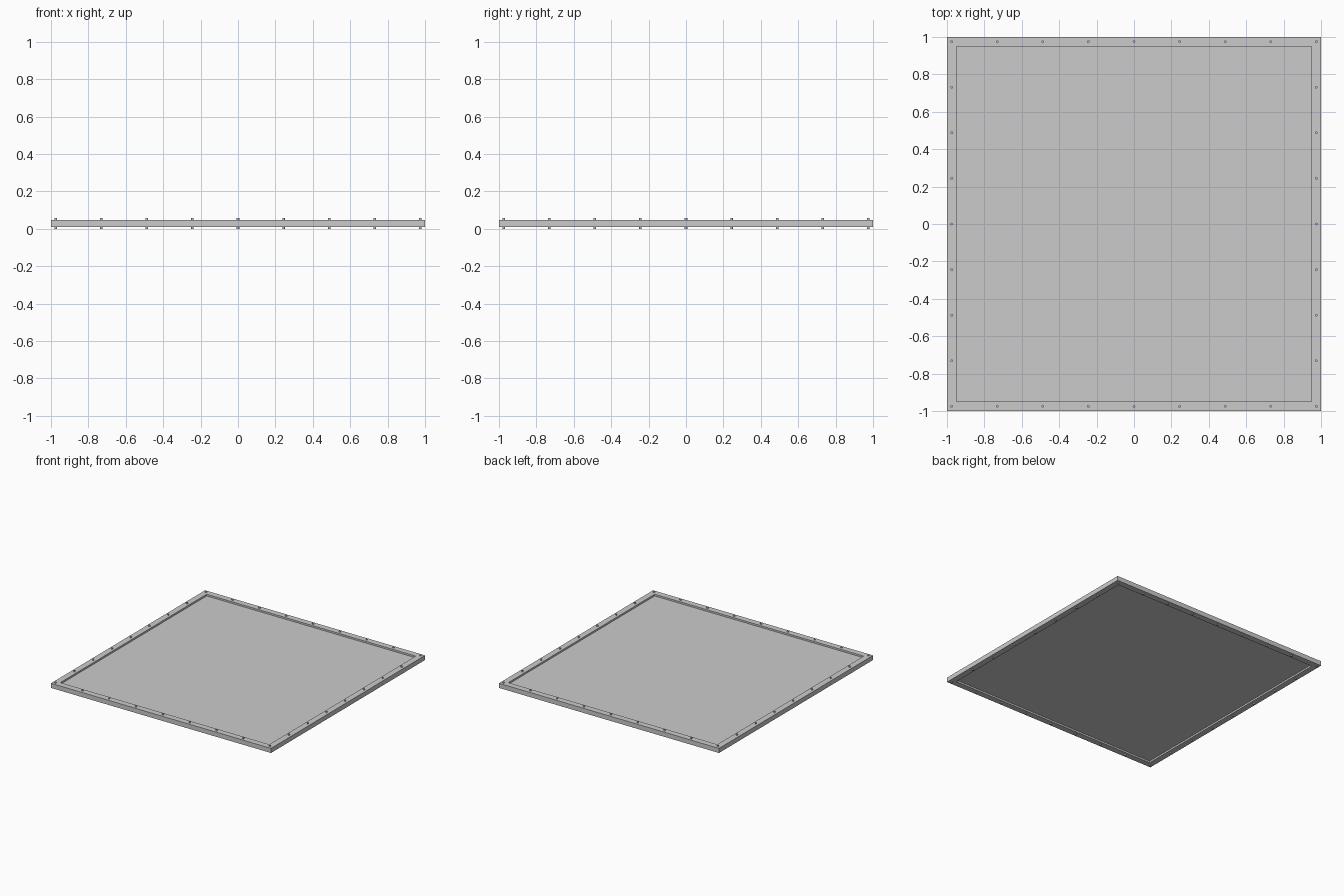
import bpy, bmesh
from mathutils import Matrix

if "Cube" in bpy.data.objects:
    bpy.data.objects.remove(bpy.data.objects["Cube"])

Z0, Z1 = 0.010, 0.048       # frame bottom and top
INNER = 0.95                # half size of the opening
BOLT_POS = 0.975            # bolt line along the middle of the rail


def new_object(name, bm):
    bmesh.ops.recalc_face_normals(bm, faces=bm.faces)
    mesh = bpy.data.meshes.new(name)
    bm.to_mesh(mesh)
    bm.free()
    obj = bpy.data.objects.new(name, mesh)
    bpy.context.collection.objects.link(obj)
    return obj


# Square frame: a rectangular section swept round four mitred corners
bm = bmesh.new()
section = [(1, Z0), (1, Z1), (INNER, Z1), (INNER, Z0)]
corners = [(1, 1), (-1, 1), (-1, -1), (1, -1)]
rings = [[bm.verts.new((cx * r, cy * r, z)) for r, z in section] for cx, cy in corners]
for i in range(4):
    a, b = rings[i], rings[(i + 1) % 4]
    for j in range(4):
        k = (j + 1) % 4
        bm.faces.new((a[j], b[j], b[k], a[k]))
new_object("frame", bm)

# Thin panel recessed on both sides, edges tucked against the frame
bm = bmesh.new()
mid = (Z0 + Z1) / 2
bmesh.ops.create_cube(bm, size=1, matrix=Matrix.Translation((0, 0, mid))
                      @ Matrix.Diagonal((2 * INNER, 2 * INNER, 0.010, 1)))
new_object("panel", bm)

# Through bolts: nine per side, showing above and below the frame
bm = bmesh.new()
steps = [BOLT_POS * (i - 4) / 4 for i in range(9)]
for x in steps:
    for y in steps:
        if BOLT_POS - max(abs(x), abs(y)) < 1e-6:
            bmesh.ops.create_cone(bm, cap_ends=True, segments=12,
                                  radius1=0.007, radius2=0.007, depth=2 * mid,
                                  matrix=Matrix.Translation((x, y, mid)))
new_object("frame_bolts", bm)
